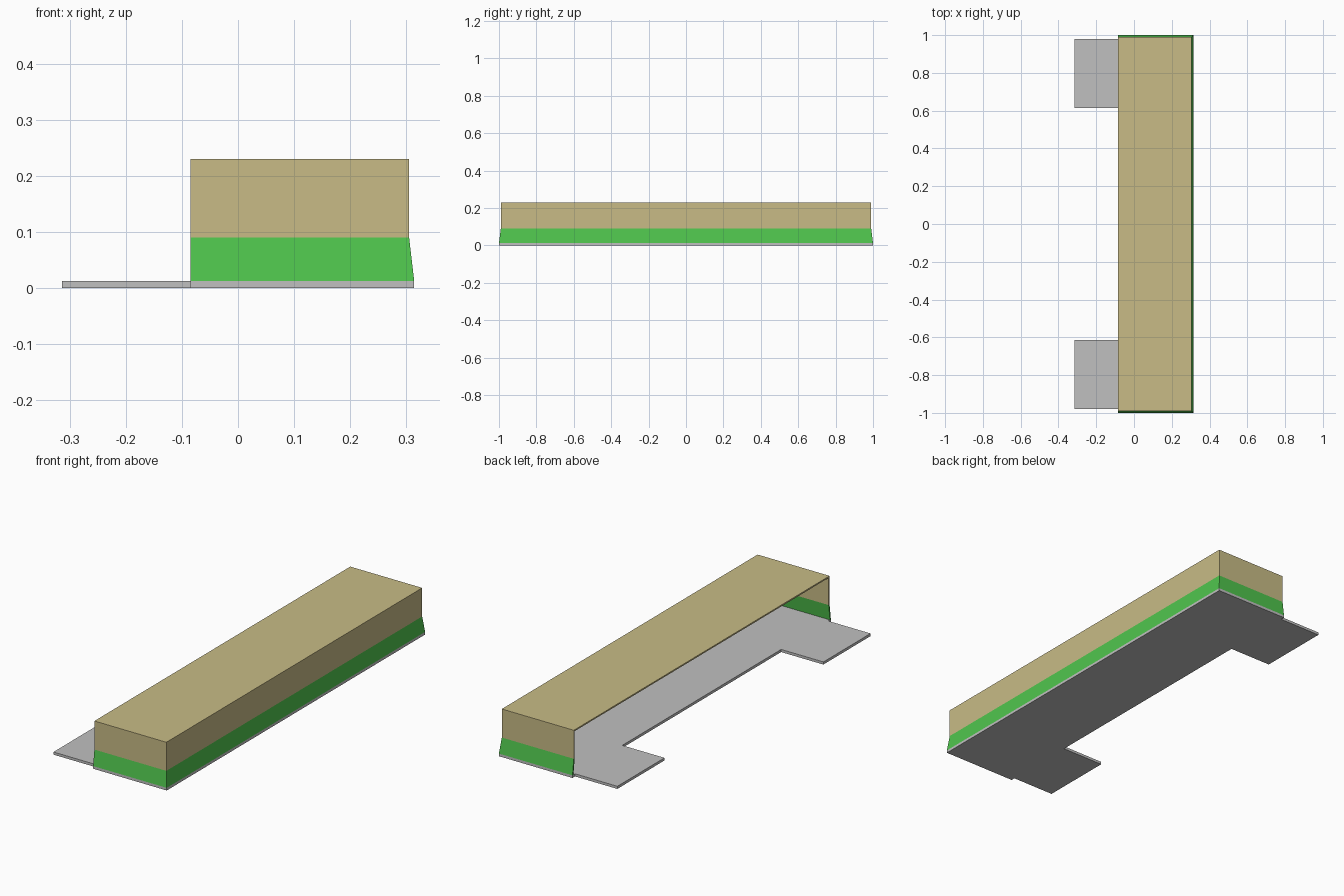
import bpy, bmesh

if "Cube" in bpy.data.objects:
    bpy.data.objects.remove(bpy.data.objects["Cube"])


def material(name, rgb):
    m = bpy.data.materials.new(name)
    m.diffuse_color = (*rgb, 1)
    m.use_nodes = True
    m.node_tree.nodes["Principled BSDF"].inputs["Base Color"].default_value = m.diffuse_color
    return m


grey = material("light grey", (0.53, 0.53, 0.53))
tan = material("tan", (0.58, 0.50, 0.24))
green = material("green", (0.08, 0.56, 0.075))

BACK, SLAB = -0.085, 0.013


def add_object(name, bm, mats):
    bmesh.ops.recalc_face_normals(bm, faces=bm.faces)
    me = bpy.data.meshes.new(name)
    bm.to_mesh(me)
    bm.free()
    for m in mats:
        me.materials.append(m)
    ob = bpy.data.objects.new(name, me)
    bpy.context.collection.objects.link(ob)
    return ob


# Floor slab with two projecting tabs, extruded from one outline
half = [(0.314, 1.0), (BACK, 1.0), (BACK, 0.98), (-0.314, 0.98),
        (-0.314, 0.615), (BACK, 0.615)]
outline = half + [(x, -y) for x, y in reversed(half)]
bm = bmesh.new()
face = bm.faces.new([bm.verts.new((x, y, 0)) for x, y in outline])
ext = bmesh.ops.extrude_face_region(bm, geom=[face])
bmesh.ops.translate(bm, vec=(0, 0, SLAB),
                    verts=[v for v in ext["geom"] if isinstance(v, bmesh.types.BMVert)])
add_object("floor_slab", bm, [grey])

# Open-sided shell: flared green skirt, tan walls and roof
bm = bmesh.new()
rings = []
for x, y, z in [(0.314, 1.0, SLAB), (0.305, 0.99, 0.09), (0.305, 0.99, 0.23)]:
    rings.append([bm.verts.new(p) for p in
                  [(BACK, -y, z), (x, -y, z), (x, y, z), (BACK, y, z)]])
for level, (low, high) in enumerate(zip(rings, rings[1:])):
    for i in range(3):
        f = bm.faces.new([low[i], low[i + 1], high[i + 1], high[i]])
        f.material_index = 1 if level == 0 else 0
bm.faces.new(rings[-1])
bm.normal_update()
me = bpy.data.meshes.new("wall_and_roof_shell")
bm.to_mesh(me)
bm.free()
me.materials.append(tan)
me.materials.append(green)
shell = bpy.data.objects.new("wall_and_roof_shell", me)
bpy.context.collection.objects.link(shell)
solid = shell.modifiers.new("wall thickness", 'SOLIDIFY')
solid.thickness = 0.007
solid.offset = -1
solid.use_even_offset = True
